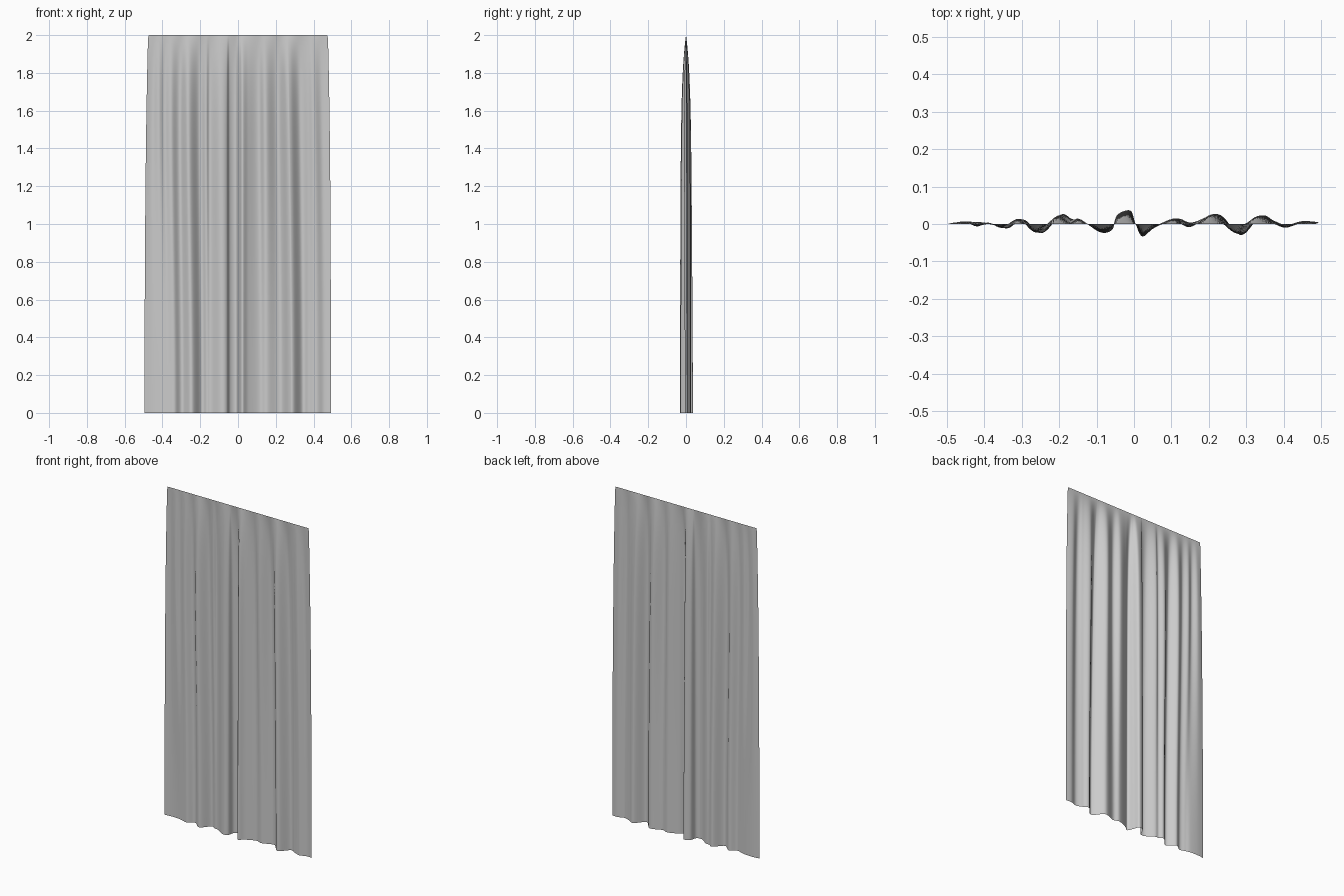
import bpy, math

# Fold guides: x near the top, y near the top, x at the hem, y at the hem
FOLDS = [
    (-.476, .000, -.495, .002), (-.445, .008, -.450, .006), (-.415, -.010, -.400, .004),
    (-.385, .006, -.370, -.004), (-.350, -.012, -.335, -.011), (-.305, .017, -.295, .012),
    (-.260, -.027, -.245, -.024), (-.205, .024, -.195, .025), (-.168, .004, -.165, .013),
    (-.145, .018, -.140, .010), (-.095, -.020, -.090, -.022), (-.060, -.012, -.058, -.015),
    (-.045, .020, -.045, .024), (-.012, .030, -.010, .036), (.008, -.010, .003, .004),
    (.024, -.032, .022, -.033), (.055, -.008, .055, -.010), (.105, .018, .115, .014),
    (.145, -.013, .155, .004), (.205, .032, .225, .026), (.252, -.022, .270, -.020),
    (.275, -.022, .295, -.026), (.320, .026, .340, .022), (.365, .004, .375, .008),
    (.395, -.013, .415, -.006), (.435, .009, .455, .007), (.476, .000, .492, .005)]
SUB, ROWS = 8, 70


def spline(a, b, c, d, t):
    return b + .5 * t * (c - a + t * (2*a - 5*b + 4*c - d + t * (3*(b - c) + d - a)))


def row(z):
    # Folds are pinned flat along the top and deepen towards the hem
    drop = 2 - z
    depth = (1 - math.exp(-(drop / .2))) * (.84 + .08 * drop)
    k = drop / 2
    k = k * k * (3 - 2 * k)
    corner = .008 * max(0, 1 - drop / .025) ** 2
    wide = 1 - corner + .028 * (1 - math.exp(-drop / .5)) * (1 - k)
    pts = [((xt + (xb - xt) * k) * wide, (yt + (yb - yt) * k) * depth)
           for xt, yt, xb, yb in FOLDS]
    p = [pts[0]] + pts + [pts[-1]]
    out = []
    for i in range(len(pts) - 1):
        for s in range(SUB):
            out.append(tuple(spline(*(p[i + j][a] for j in range(4)), s / SUB)
                             for a in (0, 1)) + (z,))
    out.append(pts[-1] + (z,))
    return out


# Curtain sheet, with rows packed closer together near the top
verts = []
for r in range(ROWS + 1):
    verts += row(2 - 2 * (r / ROWS) ** 1.6)
n = (len(FOLDS) - 1) * SUB + 1
faces = [(r*n + c, (r+1)*n + c, (r+1)*n + c + 1, r*n + c + 1)
         for r in range(ROWS) for c in range(n - 1)]
mesh = bpy.data.meshes.new("curtain")
mesh.from_pydata(verts, [], faces)
mesh.polygons.foreach_set("use_smooth", [True] * len(faces))
curtain = bpy.data.objects.new("curtain", mesh)
bpy.context.collection.objects.link(curtain)
